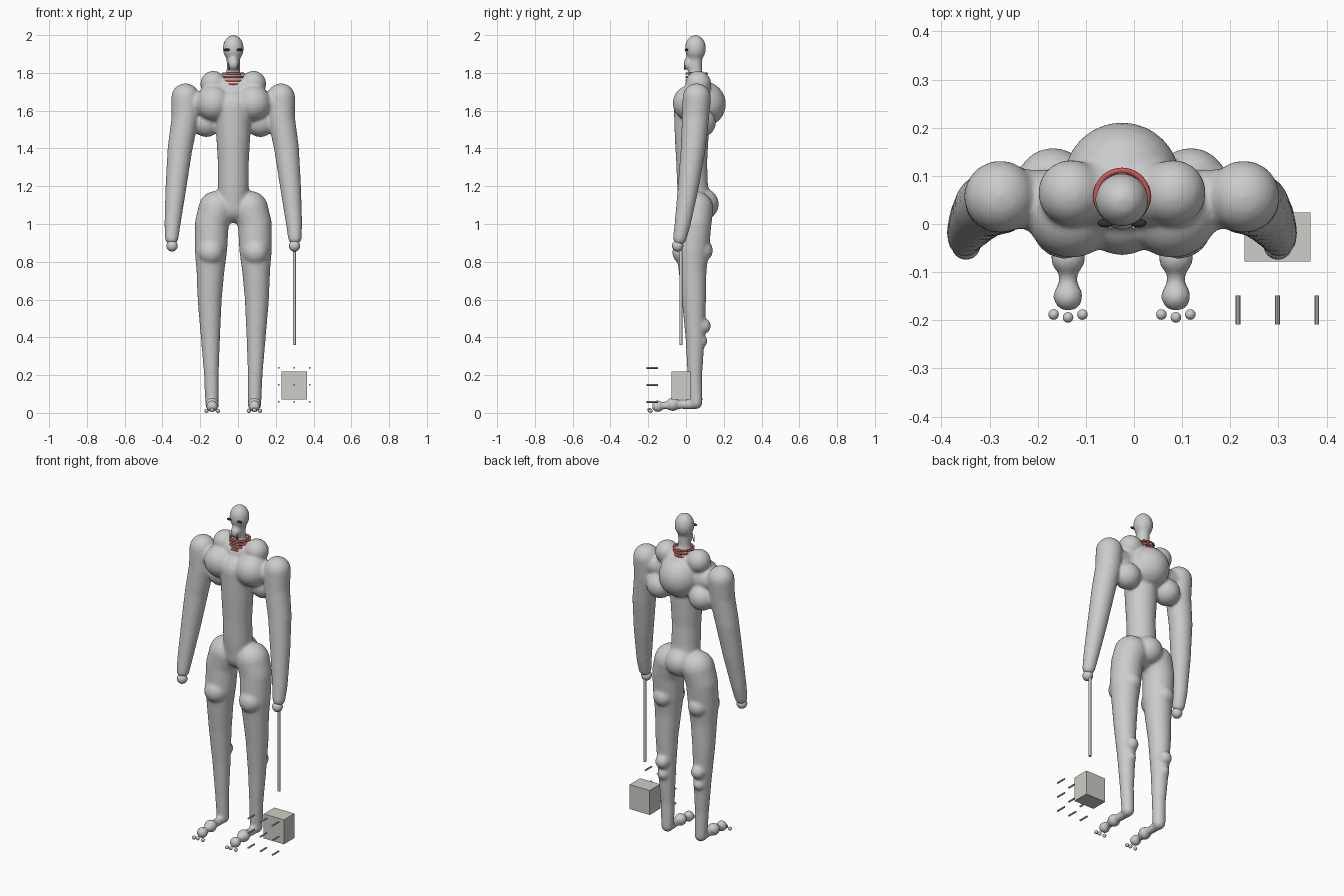
import bpy, bmesh
from mathutils import Vector, Matrix

if "Cube" in bpy.data.objects:
    bpy.data.objects.remove(bpy.data.objects["Cube"])

CX = -0.025  # body midline


def material(name, rgb):
    m = bpy.data.materials.new(name)
    m.diffuse_color = (*rgb, 1)
    m.use_nodes = True
    m.node_tree.nodes["Principled BSDF"].inputs["Base Color"].default_value = m.diffuse_color
    return m


RED = material("red", (0.55, 0.10, 0.08))
DARK = material("dark", (0.03, 0.03, 0.03))
STONE = material("warm_grey", (0.62, 0.61, 0.57))


def ball(bm, p, r, scale=(1, 1, 1), seg=24):
    m = Matrix.Translation(p) @ Matrix.Diagonal((*scale, 1))
    bmesh.ops.create_uvsphere(bm, u_segments=seg, v_segments=seg // 2, radius=r, matrix=m)


def rod(bm, a, b, ra, rb, seg=24):
    a, b = Vector(a), Vector(b)
    d = b - a
    m = Matrix.Translation((a + b) / 2) @ d.to_track_quat('Z', 'Y').to_matrix().to_4x4()
    bmesh.ops.create_cone(bm, cap_ends=True, segments=seg, radius1=ra, radius2=rb,
                          depth=d.length, matrix=m)


def chain(bm, pts):
    for x, y, z, r in pts:
        ball(bm, (x, y, z), r)
    for p, q in zip(pts, pts[1:]):
        rod(bm, p[:3], q[:3], p[3], q[3])


def finish(name, bm, mat=None, smooth=True):
    me = bpy.data.meshes.new(name)
    bm.to_mesh(me)
    bm.free()
    ob = bpy.data.objects.new(name, me)
    bpy.context.collection.objects.link(ob)
    for f in me.polygons:
        f.use_smooth = smooth
    if mat:
        me.materials.append(mat)
    return ob


# Body: overlapping volumes fused into one smooth skin
bm = bmesh.new()
ball(bm, (CX, 0.05, 1.93), 0.056, (1, 1, 1.27))                    # skull
chain(bm, [(CX, 0.05, 1.88, 0.036), (CX, 0.05, 1.81, 0.036), (CX, 0.055, 1.74, 0.052)])
ball(bm, (CX, 0.015, 1.848), 0.03, (1, 1, 1.2))                    # jaw
ball(bm, (CX, 0.09, 1.635), 0.122)                                # upper back
chain(bm, [(CX, 0.03, 1.62, 0.095), (CX, 0.03, 1.46, 0.09),
           (CX, 0.03, 1.32, 0.082), (CX, 0.035, 1.20, 0.082), (CX, 0.05, 1.09, 0.085)])
ball(bm, (CX, 0.09, 1.105), 0.084)                                # seat
for s in (-1, 1):
    X = lambda o: CX + s * o
    ball(bm, (X(0.106), 0.065, 1.742), 0.069)                     # trapezius
    rod(bm, (CX, 0.06, 1.70), (X(0.106), 0.065, 1.735), 0.07, 0.06)
    ball(bm, (X(0.105), 0.025, 1.64), 0.096)                      # chest
    ball(bm, (X(0.143), 0.082, 1.537), 0.077)                     # side back muscle
    rod(bm, (X(0.10), 0.045, 1.63), (X(0.253), 0.055, 1.645), 0.066, 0.06)
    # arm
    chain(bm, [(X(0.253), 0.057, 1.67, 0.075), (X(0.255), 0.05, 1.56, 0.072),
               (X(0.282), 0.038, 1.40, 0.066), (X(0.303), 0.013, 1.20, 0.056),
               (X(0.322), -0.018, 1.00, 0.043), (X(0.326), -0.033, 0.925, 0.036)])
    # leg
    chain(bm, [(X(0.09), 0.05, 1.08, 0.095), (X(0.114), 0.045, 1.0, 0.09),
               (X(0.118), 0.035, 0.86, 0.086), (X(0.121), 0.035, 0.75, 0.074),
               (X(0.125), 0.042, 0.60, 0.064), (X(0.121), 0.048, 0.40, 0.051),
               (X(0.116), 0.047, 0.20, 0.039), (X(0.113), 0.052, 0.055, 0.036)])
    ball(bm, (X(0.118), -0.003, 0.85), 0.07)                      # front thigh
    ball(bm, (X(0.118), 0.083, 0.86), 0.06)                       # back thigh
    ball(bm, (X(0.121), 0.09, 0.46), 0.042)                       # calf
    ball(bm, (X(0.121), 0.078, 0.38), 0.036)
    # foot
    rod(bm, (X(0.112), 0.05, 0.045), (X(0.112), -0.07, 0.043), 0.026, 0.022)
    rod(bm, (X(0.112), -0.07, 0.043), (X(0.112), -0.15, 0.035), 0.022, 0.018)
    ball(bm, (X(0.112), -0.07, 0.045), 0.037)
    ball(bm, (X(0.112), -0.15, 0.035), 0.032)
body = finish("body", bm)
rem = body.modifiers.new("fuse", 'REMESH')
rem.mode = 'VOXEL'
rem.voxel_size = 0.008
rem.use_smooth_shade = True
smo = body.modifiers.new("soften", 'SMOOTH')
smo.factor = 0.5
smo.iterations = 10

# Hands, toes, eyes and tusks, mirrored about the midline
for s, side in ((-1, "right"), (1, "left")):
    X = lambda o: CX + s * o
    bm = bmesh.new()
    ball(bm, (X(0.324), -0.044, 0.884), 0.03)
    finish(side + "_hand", bm)

    bm = bmesh.new()
    for dx, y in ((-0.03, -0.188), (0, -0.194), (0.03, -0.188)):
        ball(bm, (X(0.112 + dx), y, 0.016 if dx == 0 else 0.011), 0.011, seg=16)
    finish(side + "_toes", bm)

    bm = bmesh.new()
    ball(bm, (X(0.034), 0.002, 1.922), 0.009, (1.9, 1, 0.75), 16)
    finish(side + "_eye", bm, DARK)

    bm = bmesh.new()
    rod(bm, (X(0.024), -0.006, 1.815), (X(0.026), -0.01, 1.855), 0.005, 0.001, 10)
    finish(side + "_tusk", bm)

# Neck rings
for i in range(4):
    bpy.ops.mesh.primitive_torus_add(major_segments=40, minor_segments=10, major_radius=0.054,
                                     minor_radius=0.006, location=(CX, 0.057, 1.742 + 0.018 * i))
    ring = bpy.context.object
    ring.name = f"neck_ring_{i + 1}"
    ring.data.materials.append(RED)
    bpy.ops.object.shade_smooth()

# Hammer held in the left hand: shaft, block head and floating studs
HX, HY = 0.298, -0.027
bm = bmesh.new()
rod(bm, (HX, HY, 0.36), (HX, HY, 0.87), 0.008, 0.008, 12)
finish("hammer_shaft", bm, STONE, False)

bm = bmesh.new()
bmesh.ops.create_cube(bm, size=1, matrix=Matrix.Translation((HX, HY, 0.145))
                      @ Matrix.Diagonal((0.137, 0.102, 0.15, 1)))
finish("hammer_head", bm, STONE, False)

bm = bmesh.new()
for dx in (-0.082, 0, 0.082):
    for z in (0.058, 0.148, 0.238):
        rod(bm, (HX + dx, -0.148, z), (HX + dx, -0.209, z), 0.005, 0.005, 10)
finish("hammer_studs", bm, STONE, False)
